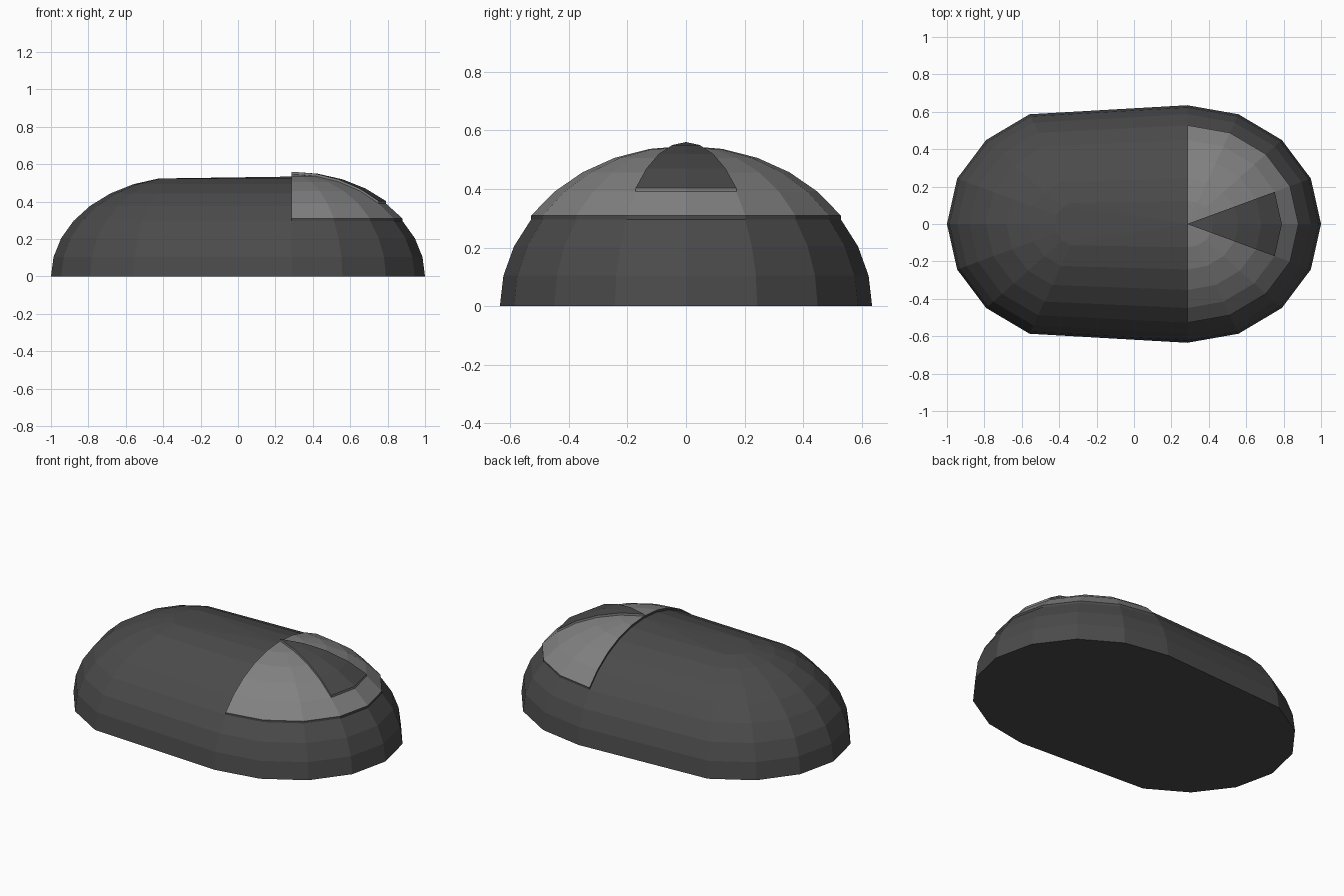
import bpy, bmesh
from math import atan2, pi

if "Cube" in bpy.data.objects:
    bpy.data.objects.remove(bpy.data.objects["Cube"])

CX, RX, RY, H = 0.285, 0.715, 0.635, 0.534   # dome centre and radii
LIFT = 0.013                                 # thickness of each raised panel


def material(name, v):
    m = bpy.data.materials.new(name)
    m.diffuse_color = (v, v, v, 1)
    m.use_nodes = True
    m.node_tree.nodes["Principled BSDF"].inputs["Base Color"].default_value = m.diffuse_color
    return m


def raise_panel(bm, faces, mat_index):
    """Extrude a patch straight up and colour its top."""
    geom = bmesh.ops.extrude_face_region(bm, geom=faces)["geom"]
    verts = [g for g in geom if isinstance(g, bmesh.types.BMVert)]
    tops = [g for g in geom if isinstance(g, bmesh.types.BMFace)]
    bmesh.ops.translate(bm, verts=verts, vec=(0, 0, LIFT))
    for f in tops:
        f.material_index = mat_index
    return tops


# Half-dome stretched apart along x, with a flat base
bm = bmesh.new()
bmesh.ops.create_uvsphere(bm, u_segments=16, v_segments=16, radius=1)
bmesh.ops.delete(bm, geom=[v for v in bm.verts if v.co.z < -0.01], context='VERTS')
for v in bm.verts:
    shift = -CX if v.co.x < -0.01 else CX
    v.co = (v.co.x * RX + shift, v.co.y * RY, v.co.z * H)
bmesh.ops.holes_fill(bm, edges=[e for e in bm.edges if e.is_boundary], sides=0)

# Light panel over the upper right end
panel = [f for f in bm.faces
         if f.calc_center_median().x > CX and min(v.co.z for v in f.verts) > H * 0.54]
tops = raise_panel(bm, panel, 1)

# Dark wedge in the middle of the panel
wedge = []
for f in tops:
    c = f.calc_center_median()
    angle = abs(atan2(c.y / RY, (c.x - CX) / RX))
    if angle < pi / 8 and min(v.co.z for v in f.verts) > H * 0.69 + LIFT:
        wedge.append(f)
raise_panel(bm, wedge, 0)

bmesh.ops.recalc_face_normals(bm, faces=bm.faces[:])
mesh = bpy.data.meshes.new("mouse_shell")
bm.to_mesh(mesh)
bm.free()
mesh.materials.append(material("dark_grey", 0.07))
mesh.materials.append(material("light_grey", 0.22))
shell = bpy.data.objects.new("mouse_shell", mesh)
bpy.context.collection.objects.link(shell)
